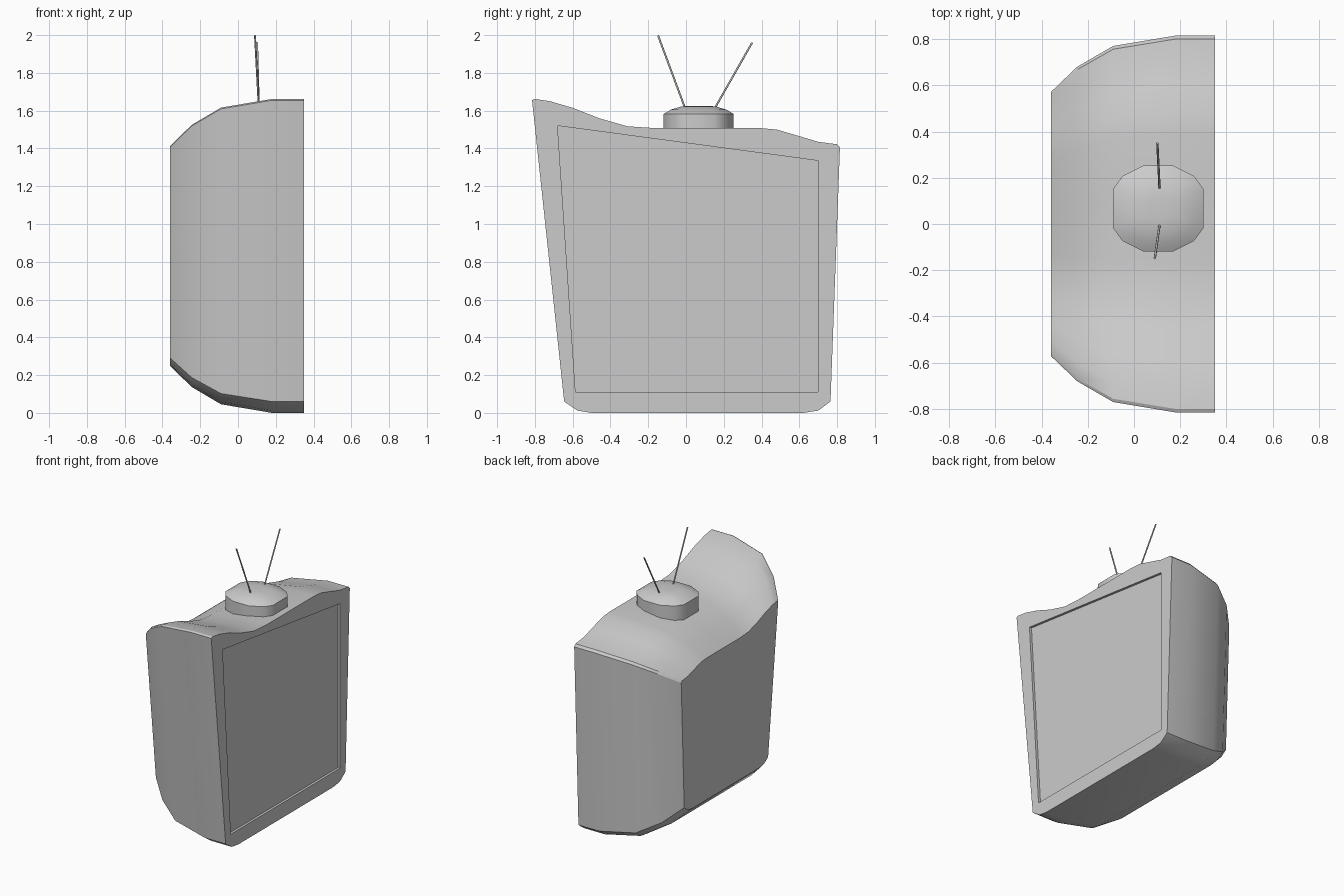
import bpy, bmesh, math
from mathutils import Vector

cube = bpy.data.objects.get("Cube")
if cube:
    bpy.data.objects.remove(cube, do_unlink=True)

grey = bpy.data.materials.new("plain_grey")
grey.use_nodes = True
COLOUR = (0.6, 0.6, 0.6, 1)
grey.diffuse_color = COLOUR
grey.node_tree.nodes["Principled BSDF"].inputs["Base Color"].default_value = COLOUR


def loft(name, rings):
    """Skin a list of equal-length point rings and cap both ends."""
    bm = bmesh.new()
    loops = [[bm.verts.new(p) for p in ring] for ring in rings]
    for a, b in zip(loops, loops[1:]):
        for i in range(len(a)):
            j = (i + 1) % len(a)
            bm.faces.new((a[i], a[j], b[j], b[i]))
    bm.faces.new(loops[0])
    bm.faces.new(loops[-1])
    bmesh.ops.recalc_face_normals(bm, faces=bm.faces)
    mesh = bpy.data.meshes.new(name)
    bm.to_mesh(mesh)
    bm.free()
    obj = bpy.data.objects.new(name, mesh)
    bpy.context.collection.objects.link(obj)
    mesh.materials.append(grey)
    return obj


def activate(obj):
    bpy.ops.object.select_all(action="DESELECT")
    obj.select_set(True)
    bpy.context.view_layer.objects.active = obj


def smooth(obj, degrees):
    activate(obj)
    bpy.ops.object.shade_smooth_by_angle(angle=math.radians(degrees))


# Cabinet: wavy-topped outline (y, z), shrinking towards the back
outline = [(-0.5, 0), (0.62, 0), (0.7, 0.012), (0.765, 0.06), (0.815, 1.405),
           (0.8, 1.422), (0.7, 1.435), (0.6, 1.465), (0.48, 1.5), (0.39, 1.508),
           (0.1, 1.508), (-0.17, 1.508), (-0.31, 1.517), (-0.46, 1.56),
           (-0.6, 1.615), (-0.72, 1.65), (-0.8, 1.662), (-0.815, 1.655),
           (-0.645, 0.06), (-0.575, 0.012)]
MID = 0.83
steps = [(0.35, 1), (0.18, 1), (-0.09, 0.945), (-0.245, 0.835), (-0.36, 0.7)]
cabinet = loft("cabinet", [[(x, y * s, MID + (z - MID) * s) for y, z in outline]
                           for x, s in steps])

# Screen recess cut into the flat face
screen = [(-0.585, 0.11), (0.7, 0.11), (0.7, 1.335), (-0.68, 1.52)]
cutter = loft("screen_cutter", [[(x, y, z) for y, z in screen] for x in (0.332, 0.4)])
cutter.hide_render = True
cut = cabinet.modifiers.new("screen_recess", "BOOLEAN")
cut.operation = "DIFFERENCE"
cut.solver = "EXACT"
cut.object = cutter
activate(cabinet)
bpy.ops.object.modifier_apply(modifier=cut.name)
bpy.data.objects.remove(cutter, do_unlink=True)
smooth(cabinet, 30)

# Aerial base: rounded twelve-sided dome sunk into the cabinet top
half = [(0.195, 0.085), (0.155, 0.14), (0.065, 0.185)]
quad = half + [(-x, y) for x, y in reversed(half)]
plan = quad + [(-x, -y) for x, y in quad]
levels = [(1.4, 1), (1.583, 1), (1.605, 0.8), (1.622, 0.5), (1.626, 0.25)]
base = loft("aerial_base", [[(0.105 + x * s, 0.067 + y * s, z) for x, y in plan]
                            for z, s in levels])
smooth(base, 45)


# Aerials: two thin splayed rods
def rod(name, start, end, radius=0.005, sides=8):
    start, end = Vector(start), Vector(end)
    turn = (end - start).to_track_quat("Z", "Y")
    ring = [turn @ Vector((radius * math.cos(a), radius * math.sin(a), 0))
            for a in (math.tau * i / sides for i in range(sides))]
    smooth(loft(name, [[p + v for v in ring] for p in (start, end)]), 50)


rod("front_aerial", (0.111, 0.0, 1.6), (0.09, -0.148, 1.998))
rod("back_aerial", (0.111, 0.145, 1.6), (0.101, 0.35, 1.96))
